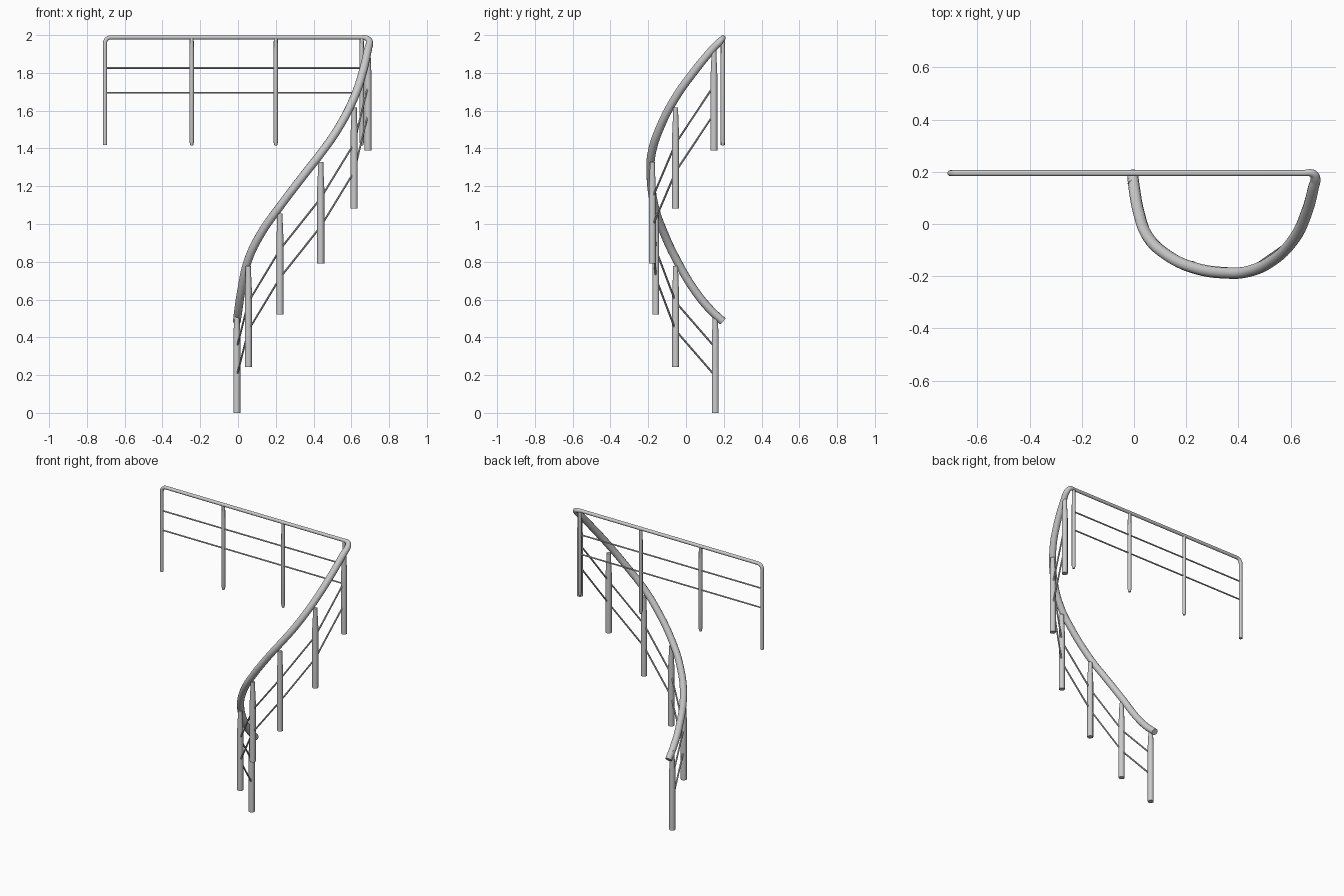
import bpy
import math
from mathutils import Vector

if "Cube" in bpy.data.objects:
    bpy.data.objects.remove(bpy.data.objects["Cube"], do_unlink=True)


def make_material(name, value):
    mat = bpy.data.materials.new(name)
    mat.use_nodes = True
    colour = (value, value, value, 1)
    mat.diffuse_color = colour
    mat.node_tree.nodes["Principled BSDF"].inputs["Base Color"].default_value = colour
    return mat


steel = make_material("brushed steel", 0.6)


def tube(name, points, radii, kind="POLY", sides=3, steps=6):
    """Sweep a round section along points, with one radius per point."""
    curve = bpy.data.curves.new(name, "CURVE")
    curve.dimensions = "3D"
    curve.bevel_depth = 1.0
    curve.bevel_resolution = sides
    curve.use_fill_caps = True
    curve.resolution_u = steps
    spline = curve.splines.new(kind)
    nodes = spline.bezier_points if kind == "BEZIER" else spline.points
    nodes.add(len(points) - 1)
    for node, point, radius in zip(nodes, points, radii):
        node.co = point if kind == "BEZIER" else (*point, 1)
        node.radius = radius
        if kind == "BEZIER":
            node.handle_left_type = node.handle_right_type = "AUTO"
    curve.materials.append(steel)
    obj = bpy.data.objects.new(name, curve)
    bpy.context.collection.objects.link(obj)
    bpy.ops.object.select_all(action="DESELECT")
    obj.select_set(True)
    bpy.context.view_layer.objects.active = obj
    bpy.ops.object.convert(target="MESH")
    bpy.ops.object.shade_smooth_by_angle(angle=math.radians(40))
    return obj


# Curved stair handrail, thinning as it turns onto the landing
stair_path = [
    (-0.006, 0.195, 0.485), (0.002, 0.13, 0.545), (0.018, 0.045, 0.65),
    (0.054, -0.05, 0.81), (0.125, -0.118, 0.955), (0.22, -0.165, 1.09),
    (0.365, -0.188, 1.28), (0.438, -0.182, 1.373), (0.53, -0.14, 1.505),
    (0.615, -0.055, 1.67), (0.662, 0.045, 1.81), (0.688, 0.14, 1.925),
    (0.695, 0.178, 1.965), (0.684, 0.194, 1.982), (0.645, 0.195, 1.988),
]
stair_radii = [0.021] + [0.022] * 10 + [0.021, 0.019, 0.015, 0.011]
tube("stair_handrail", stair_path, stair_radii, "BEZIER", sides=4)

# Stair posts with slim necks under the handrail
stair_posts = [(-0.006, 0.155, 0), (0.055, -0.055, 0.242),
               (0.222, -0.16, 0.52), (0.438, -0.178, 0.792),
               (0.615, -0.055, 1.082), (0.688, 0.148, 1.388)]
feet = [Vector(post) for post in stair_posts]
for i, foot in enumerate(feet):
    heights = (0, 0.40, 0.48, 0.535)
    tube(f"stair_post_{i + 1}", [foot + Vector((0, 0, h)) for h in heights],
         (0.0188, 0.0188, 0.015, 0.014))

# Sloping rods between the stair posts
for i in range(len(feet) - 1):
    for label, height in (("lower", 0.195), ("upper", 0.345)):
        lift = Vector((0, 0, height))
        tube(f"stair_{label}_rod_{i + 1}", [feet[i] + lift, feet[i + 1] + lift],
             (0.0052, 0.0052), sides=2)

# Landing handrail with a rounded bend down into its end post
back, top, end, bend = 0.195, 1.988, -0.704, 0.03
landing_path = [(0.655, back, top)]
for step in range(7):
    a = math.radians(90 + 15 * step)
    landing_path.append((end + bend + bend * math.cos(a), back,
                         top - bend + bend * math.sin(a)))
landing_path.append((end, back, 1.417))
tube("landing_handrail", landing_path, [0.0115] * len(landing_path))

# Landing posts with tapered feet and slightly slimmer tops
for i, x in enumerate((-0.245, 0.20, 0.655)):
    path = [(x, back, z) for z in (1.415, 1.435, 1.87, top)]
    tube(f"landing_post_{i + 1}", path, (0.007, 0.012, 0.012, 0.0105))

# Level rods along the landing
for label, z in (("lower", 1.695), ("upper", 1.826)):
    tube(f"landing_{label}_rod", [(end, back, z), (0.655, back, z)],
         (0.0048, 0.0048), sides=2)
